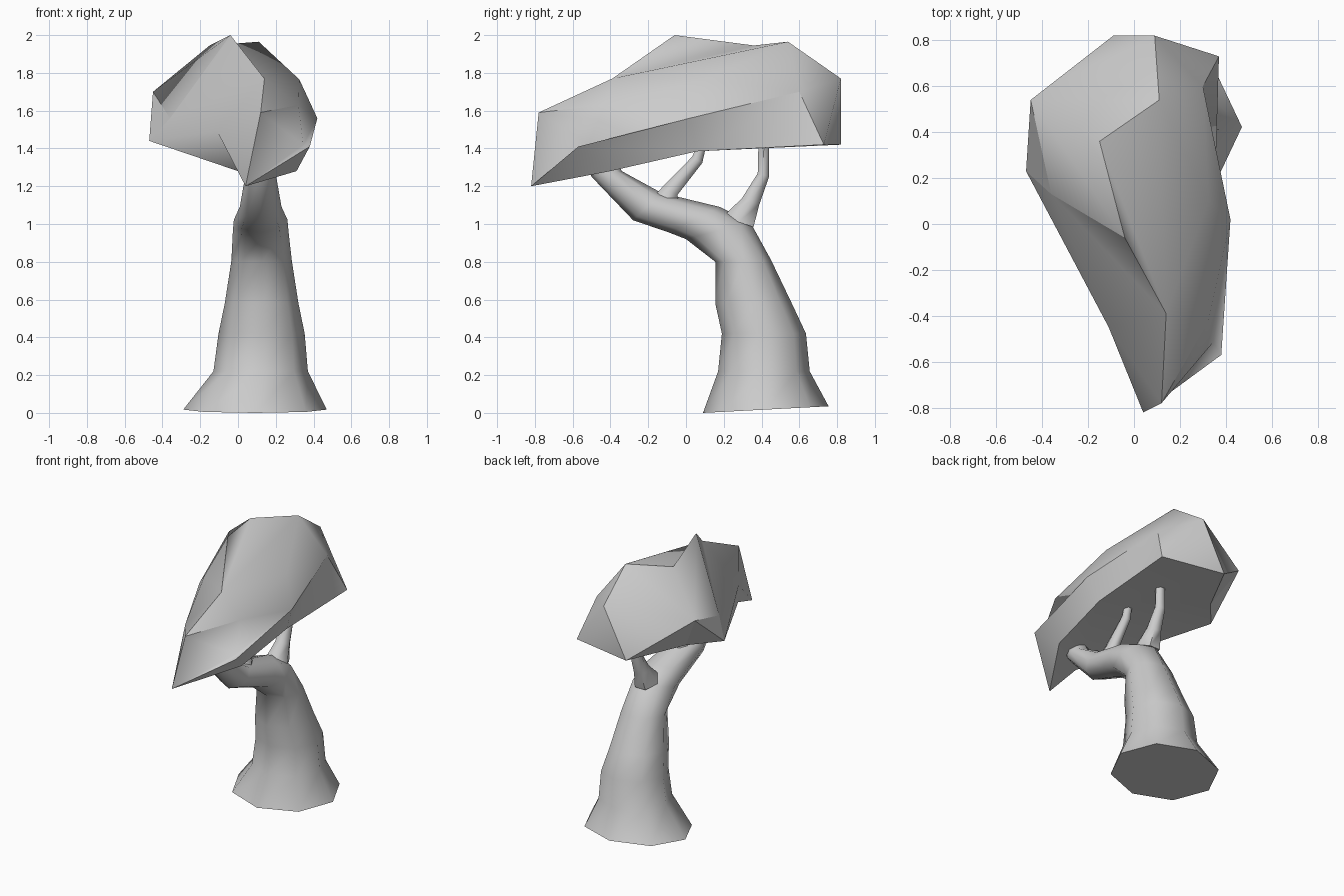
import bpy, bmesh, math
from mathutils import Vector

if "Cube" in bpy.data.objects:
    bpy.data.objects.remove(bpy.data.objects["Cube"], do_unlink=True)

GREY = (0.6, 0.6, 0.6, 1.0)
grey = bpy.data.materials.new("plain_grey")
grey.use_nodes = True
grey.diffuse_color = GREY
grey.node_tree.nodes["Principled BSDF"].inputs["Base Color"].default_value = GREY


def finish(name, bm, angle):
    """Turn a bmesh into a grey object, smooth except across sharp edges."""
    bmesh.ops.recalc_face_normals(bm, faces=bm.faces)
    mesh = bpy.data.meshes.new(name)
    bm.to_mesh(mesh)
    bm.free()
    mesh.materials.append(grey)
    obj = bpy.data.objects.new(name, mesh)
    bpy.context.collection.objects.link(obj)
    bpy.ops.object.select_all(action="DESELECT")
    bpy.context.view_layer.objects.active = obj
    obj.select_set(True)
    bpy.ops.object.shade_smooth_by_angle(angle=math.radians(angle))
    return obj


def limb(name, rings, sides):
    """Loft a tube; each ring is (centre x, half width, front (y, z), back (y, z))."""
    bm = bmesh.new()
    loops = []
    for x, width, front, back in rings:
        front, back = Vector((x, *front)), Vector((x, *back))
        centre, half = (front + back) / 2, (back - front) / 2
        loop = []
        for i in range(sides):
            turn = math.tau * i / sides
            side = Vector((width * math.cos(turn), 0, 0))
            loop.append(bm.verts.new(centre + side + half * math.sin(turn)))
        loops.append(loop)
    for low, high in zip(loops, loops[1:]):
        for i in range(sides):
            j = (i + 1) % sides
            bm.faces.new((low[i], low[j], high[j], high[i]))
    bm.faces.new(loops[0])
    bm.faces.new(loops[-1])
    return finish(name, bm, 62)


# Flared trunk that bends forward into the main bough
limb("trunk", [
    (.09, .38, (.09, 0), (.755, .035)),
    (.12, .25, (.17, .22), (.655, .22)),
    (.125, .228, (.19, .42), (.635, .42)),
    (.125, .195, (.155, .58), (.56, .58)),
    (.125, .16, (.155, .8), (.45, .81)),
    (.12, .147, (0, .92), (.34, 1.01)),
    (.12, .142, (-.09, .955), (.18, 1.09)),
    (.12, .11, (-.28, 1.02), (-.13, 1.165)),
    (.12, .08, (-.5, 1.25), (-.34, 1.28)),
    (.12, .06, (-.54, 1.38), (-.4, 1.4)),
], 8)

# Two thin branches that hold up the crown
limb("rear_branch", [
    (.12, .085, (.18, 1.04), (.37, .98)),
    (.12, .055, (.29, 1.14), (.395, 1.1)),
    (.12, .04, (.375, 1.27), (.445, 1.25)),
    (.12, .035, (.38, 1.46), (.445, 1.46)),
], 6)
limb("middle_branch", [
    (.12, .07, (-.2, 1.13), (-.02, 1.1)),
    (.12, .045, (-.13, 1.2), (-.04, 1.15)),
    (.12, .032, (.03, 1.36), (.09, 1.32)),
    (.12, .03, (.05, 1.41), (.11, 1.41)),
], 6)

# Faceted crown: named corners, then faces spelled with those names
corners = {
    # front tip and ridge
    "A": (.04, -.82, 1.2), "B": (.12, -.78, 1.59), "C": (.14, -.39, 1.77),
    "D": (-.04, -.06, 2), "E": (-.15, .36, 1.945), "F": (.11, .54, 1.965),
    # back end
    "G": (.09, .82, 1.77), "H": (-.09, .82, 1.42), "N": (.37, .73, 1.42),
    # right side
    "I": (-.45, .54, 1.7), "O": (-.47, .23, 1.44), "T": (-.36, .13, 1.56),
    "R": (-.11, -.45, 1.49), "S": (0, -.6, 1.28), "X": (-.3, .43, 1.44),
    # left side, with a low lip at J
    "J": (.38, -.57, 1.41), "K": (.42, .02, 1.56), "L": (.3, .6, 1.7),
    "M": (.32, -.43, 1.63), "V": (.325, .1, 1.765), "W": (.345, -.515, 1.42),
    "P": (.31, -.4, 1.28), "Q": (.35, .06, 1.385),
}
top = "CDE CEF CFV CVM MVK VKL FVL FLG ITD IDE IEF IFG"
left = "LKQ LQN KJQ JPQ JAP MKW WKJ WJA AWB BWM BMC"
right = "BAR BRC CRT CTD RTO ROS ARS TIO HIX IXO"
back = "GLN GHN GHI"
under = "ASP SPQ SQO QOX QXH QHN"
creases = "AB BC CD DE EF FG GH HI DT IT TO IO IX XO HX HN LN KL JK AJ BM NQ QP PA AS SO"

bm = bmesh.new()
points = {key: bm.verts.new(place) for key, place in corners.items()}
for word in " ".join((top, left, right, back, under)).split():
    bm.faces.new([points[key] for key in word])
for a, b in creases.split():
    bm.edges.get((points[a], points[b])).smooth = False
finish("crown", bm, 180)
